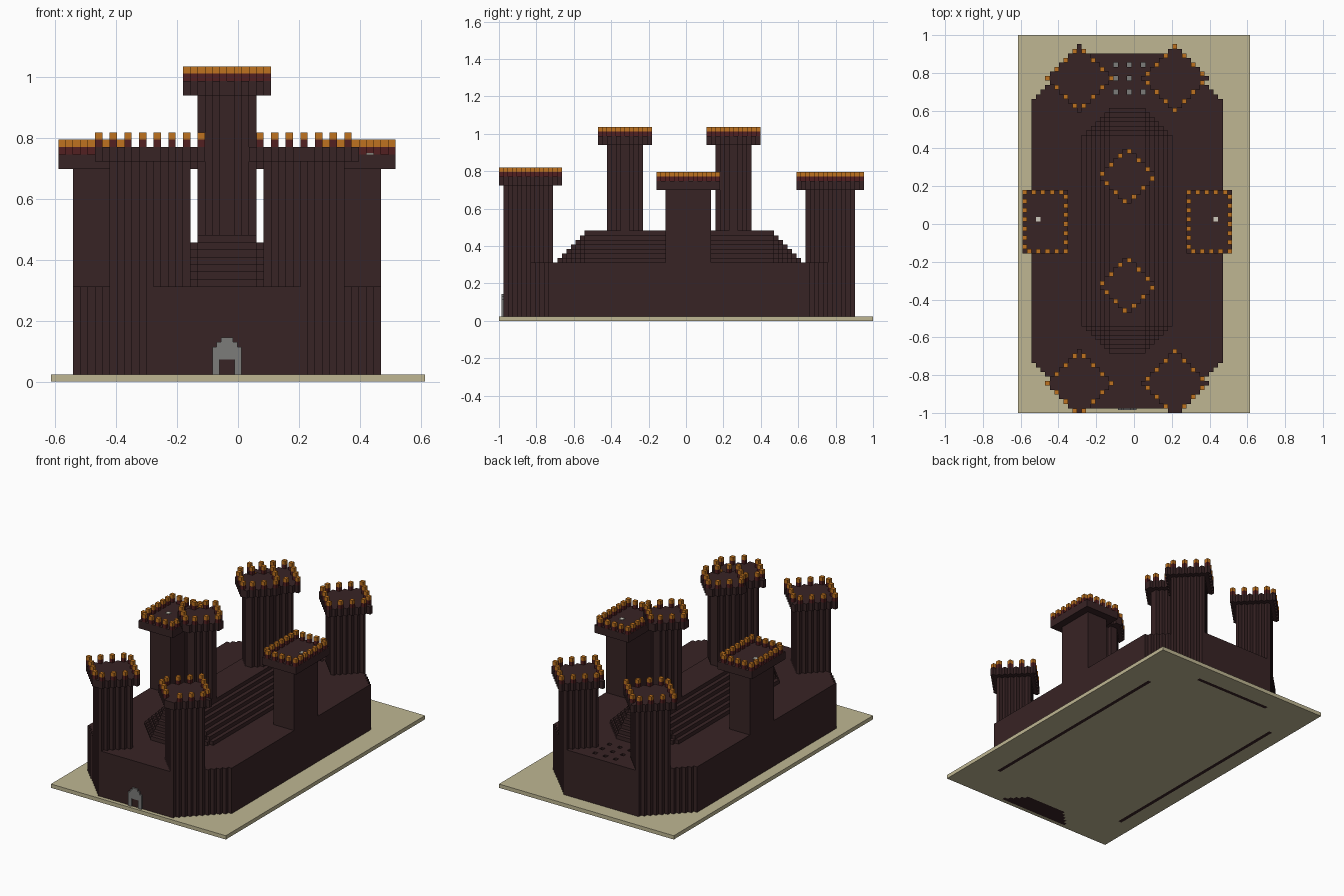
import bpy
import bmesh

U = 2 / 83          # edge of one building block
NX, NY = 51, 83     # ground size in blocks

if "Cube" in bpy.data.objects:
    bpy.data.objects.remove(bpy.data.objects["Cube"], do_unlink=True)


def material(name, r, g, b):
    m = bpy.data.materials.new(name)
    m.use_nodes = True
    m.diffuse_color = (r, g, b, 1)
    m.node_tree.nodes["Principled BSDF"].inputs["Base Color"].default_value = (r, g, b, 1)
    return m


STONE = material("dark brown stone", 0.039, 0.017, 0.018)
RED = material("dark red stone", 0.085, 0.014, 0.015)
ORANGE = material("orange tips", 0.52, 0.17, 0.014)
SAND = material("sand ground", 0.52, 0.47, 0.29)
GREY = material("grey stone", 0.20, 0.20, 0.195)
PALE = material("pale stone", 0.62, 0.60, 0.52)


def prism(name, cells, z0, z1, mat):
    """Extrude a set of grid cells from layer z0 to layer z1."""
    bm = bmesh.new()

    def quad(*pts):
        bm.faces.new([bm.verts.new(((x - NX / 2) * U, (y - NY / 2) * U, z * U))
                      for x, y, z in pts])

    for i, j in cells:
        a, b = i + 1, j + 1
        quad((i, j, z1), (a, j, z1), (a, b, z1), (i, b, z1))
        quad((i, b, z0), (a, b, z0), (a, j, z0), (i, j, z0))
        for n, p, q in (((i, j - 1), (i, j), (a, j)), ((a, j), (a, j), (a, b)),
                        ((i, b), (a, b), (i, b)), ((i - 1, j), (i, b), (i, j))):
            if n not in cells:
                quad((*p, z0), (*q, z0), (*q, z1), (*p, z1))
    bmesh.ops.remove_doubles(bm, verts=bm.verts, dist=U / 100)
    me = bpy.data.meshes.new(name)
    bm.to_mesh(me)
    bm.free()
    me.materials.append(mat)
    ob = bpy.data.objects.new(name, me)
    bpy.context.collection.objects.link(ob)
    return ob


def block(name, x0, x1, y0, y1, z0, z1, mat):
    """Plain box in grid units."""
    bpy.ops.mesh.primitive_cube_add(
        size=1, location=(((x0 + x1) / 2 - NX / 2) * U,
                          ((y0 + y1) / 2 - NY / 2) * U, (z0 + z1) / 2 * U))
    ob = bpy.context.object
    ob.name = name
    ob.scale = ((x1 - x0) * U, (y1 - y0) * U, (z1 - z0) * U)
    ob.data.materials.append(mat)


def rect(x0, x1, y0, y1):
    return {(i, j) for i in range(x0, x1) for j in range(y0, y1)}


def octagon(x0, x1, y0, y1, cut):
    """Rectangle with its corners cut off in single-block steps."""
    return {(i, j) for i, j in rect(x0, x1, y0, y1)
            if min(i - x0, x1 - 1 - i) + min(j - y0, y1 - 1 - j) >= cut}


def diamond(cx, cy, r, edge=False):
    cells = set()
    for i, j in rect(0, NX, 0, NY):
        d = abs(i + 0.5 - cx) + abs(j + 0.5 - cy)
        if d == r or (d < r and not edge):
            cells.add((i, j))
    return cells


def crown(name, floor, merlons, z):
    """Overhanging platform with two-block merlons."""
    prism(name + "_platform", floor, z, z + 2, STONE)
    prism(name + "_merlon_bases", merlons, z + 2, z + 3, RED)
    prism(name + "_merlon_tips", merlons, z + 3, z + 4, ORANGE)


def diamond_tower(name, cx, cy, r_shaft, r_cap, z0, z1):
    prism(name + "_shaft", diamond(cx, cy, r_shaft), z0, z1, STONE)
    flip = cx == int(cx)
    merlons = {(i, j) for i, j in diamond(cx, cy, r_cap, True)
               if (i + (flip and j < cy)) % 2 == 0}
    crown(name, diamond(cx, cy, r_cap), merlons, z1)


# Ground slab with wall footings showing through its underside
footings = (rect(4, 5, 11, 69) | rect(43, 44, 11, 69) | rect(13, 35, 77, 78)
            | {(i, j) for i, j in rect(14, 34, 1, 6) if min(i - 14, 33 - i) >= j - 1})
prism("ground", rect(0, NX, 0, NY) - footings, 0, 1, SAND)
prism("footings", footings, 0, 1, STONE)

# Main fortress block with nine shafts in its rear roof
wells = {(i, j) for i in (21, 24, 27) for j in (70, 73, 76)}
prism("fortress", octagon(3, 45, 1, 79, 10) - wells, 1, 13, STONE)
prism("well_floors", wells, 1, 2, GREY)

# Stepped terrace
for k in range(7):
    prism(f"terrace_step_{k + 1}", octagon(14 + k, 34 - k, 13 + k, 67 - k, 6 - k),
          13 + k, 14 + k, STONE)

# Two central towers
for label, cy in (("front", 28), ("back", 52)):
    diamond_tower(f"central_{label}_tower", 24, cy, 4, 6, 20, 39)

# Four corner towers
for side, cx in (("right", 13.5), ("left", 34.5)):
    for label, cy, top in (("front", 6.5, 30), ("back", 73.5, 29)):
        diamond_tower(f"{label}_{side}_tower", cx, cy, 5, 7, 13, top)

# Two square side towers
for side, x0, lamp in (("right", 1, 4), ("left", 37, 43)):
    name = f"{side}_side_tower"
    shaft_x = 3 if side == "right" else 39
    prism(name + "_shaft", rect(shaft_x, shaft_x + 6, 37, 47), 13, 29, STONE)
    floor = rect(x0, x0 + 10, 35, 49)
    ring = floor - rect(x0 + 1, x0 + 9, 36, 48)
    crown(name, floor, {(i, j) for i, j in ring if (i + j) % 2}, 29)
    block(name + "_roof_marker", lamp, lamp + 1, 42, 43, 31, 31.2, PALE)

# Arched gateway on the front wall
for side, x in (("right", 22), ("left", 25)):
    block(f"gate_{side}_jamb", x, x + 1, 0.6, 1, 1, 4.7, GREY)
block("gate_lintel", 23, 25, 0.8, 1, 3, 4, GREY)
block("gate_arch_middle", 23, 25, 0.6, 1, 4, 4.7, GREY)
block("gate_arch_upper", 22.6, 25.4, 0.6, 1, 4.7, 5.4, GREY)
block("gate_arch_top", 23.2, 24.8, 0.6, 1, 5.4, 6, GREY)
block("gate_door", 23, 25, 0.9, 1, 1, 3, STONE)
